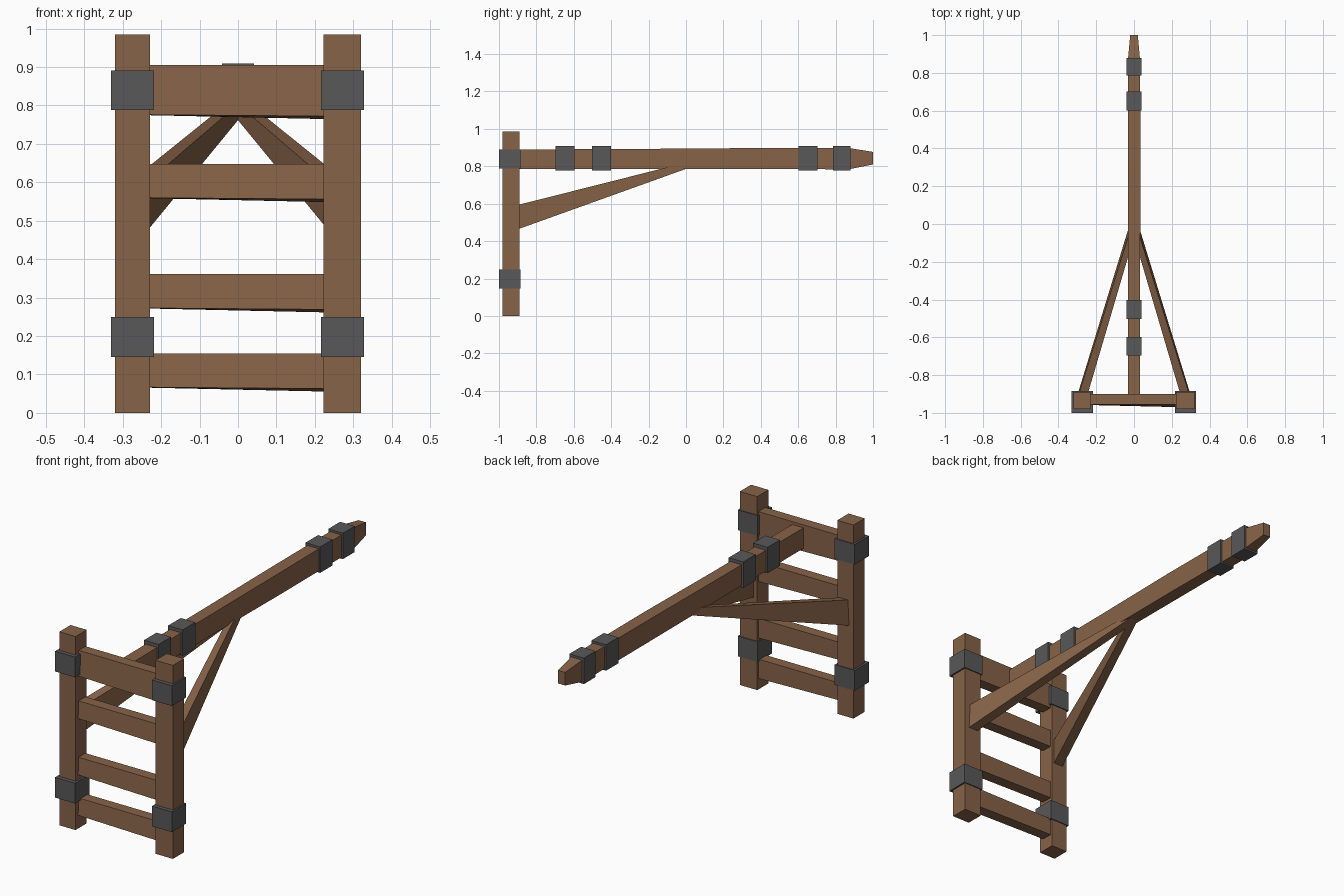
import bpy

if "Cube" in bpy.data.objects:
    bpy.data.objects.remove(bpy.data.objects["Cube"])

def material(name, rgb):
    m = bpy.data.materials.new(name)
    m.diffuse_color = (*rgb, 1)
    m.use_nodes = True
    m.node_tree.nodes["Principled BSDF"].inputs["Base Color"].default_value = m.diffuse_color
    return m

WOOD = material("brown wood", (0.242, 0.125, 0.065))
IRON = material("dark iron", (0.098, 0.098, 0.098))

def loft(name, rings, mat):
    """Skin a list of four-point rings, each given in the same winding."""
    verts = [p for r in rings for p in r]
    n = len(rings)
    faces = [(3, 2, 1, 0), tuple(range(4 * n - 4, 4 * n))]
    for k in range(n - 1):
        for i in range(4):
            j = (i + 1) % 4
            faces.append((4 * k + i, 4 * k + j, 4 * k + 4 + j, 4 * k + 4 + i))
    me = bpy.data.meshes.new(name)
    me.from_pydata(verts, [], faces)
    import bmesh
    bm = bmesh.new()
    bm.from_mesh(me)
    bmesh.ops.recalc_face_normals(bm, faces=bm.faces)
    bm.to_mesh(me)
    bm.free()
    me.materials.append(mat)
    ob = bpy.data.objects.new(name, me)
    bpy.context.collection.objects.link(ob)
    return ob

def ring_z(x0, x1, y0, y1, z):
    return [(x0, y0, z), (x1, y0, z), (x1, y1, z), (x0, y1, z)]

def ring_y(x0, x1, z0, z1, y):
    return [(x0, y, z0), (x1, y, z0), (x1, y, z1), (x0, y, z1)]

def box(name, x, y, z, mat):
    return loft(name, [ring_z(*x, *y, z[0]), ring_z(*x, *y, z[1])], mat)

# Upright posts with iron bands
for side, x in (("left", (-0.32, -0.229)), ("right", (0.222, 0.32))):
    box(side + "_post", x, (-0.98, -0.89), (0, 0.985), WOOD)
    c = -0.274 if side == "left" else 0.272
    for level, z in (("lower", (0.146, 0.249)), ("upper", (0.788, 0.891))):
        box(f"{side}_{level}_post_band", (c - 0.056, c + 0.056), (-1.0, -0.885), z, IRON)

# Slightly uneven rungs: the back lower edge sags to the right
for i, (z0, z1) in enumerate(((0.067, 0.154), (0.273, 0.361), (0.56, 0.648), (0.776, 0.905))):
    loft(f"rung_{i + 1}", [
        [(-0.25, -0.958, z0), (-0.25, -0.9, z0 - 0.001), (-0.25, -0.9, z1), (-0.25, -0.955, z1)],
        [(0.25, -0.97, z0 - 0.004), (0.25, -0.9, z0 - 0.012), (0.25, -0.9, z1), (0.25, -0.955, z1)],
    ], WOOD)

# Long beam with tapered tip
loft("beam", [
    ring_y(-0.032, 0.032, 0.786, 0.89, -0.91),
    ring_y(-0.032, 0.032, 0.786, 0.893, -0.25),
    ring_y(-0.032, 0.035, 0.785, 0.897, 0.3),
    ring_y(-0.032, 0.032, 0.784, 0.898, 0.87),
    ring_y(-0.02, 0.02, 0.81, 0.877, 1.0),
], WOOD)

# Iron bands along the beam
for i, y in enumerate(((-0.697, -0.597), (-0.503, -0.402), (0.602, 0.702), (0.785, 0.88))):
    box(f"beam_band_{i + 1}", (-0.041, 0.041), y, (0.777, 0.909), IRON)

# Diagonal braces from the posts up to the beam
for side, s in (("left", -1), ("right", 1)):
    loft(side + "_brace", [
        [(s * x, -0.9, z) for x, z in ((0.245, 0.463), (0.298, 0.463), (0.292, 0.593), (0.245, 0.593))],
        [(s * x, 0.0, z) for x, z in ((-0.02, 0.786), (0.022, 0.786), (0.01, 0.82), (-0.02, 0.82))],
    ], WOOD)
